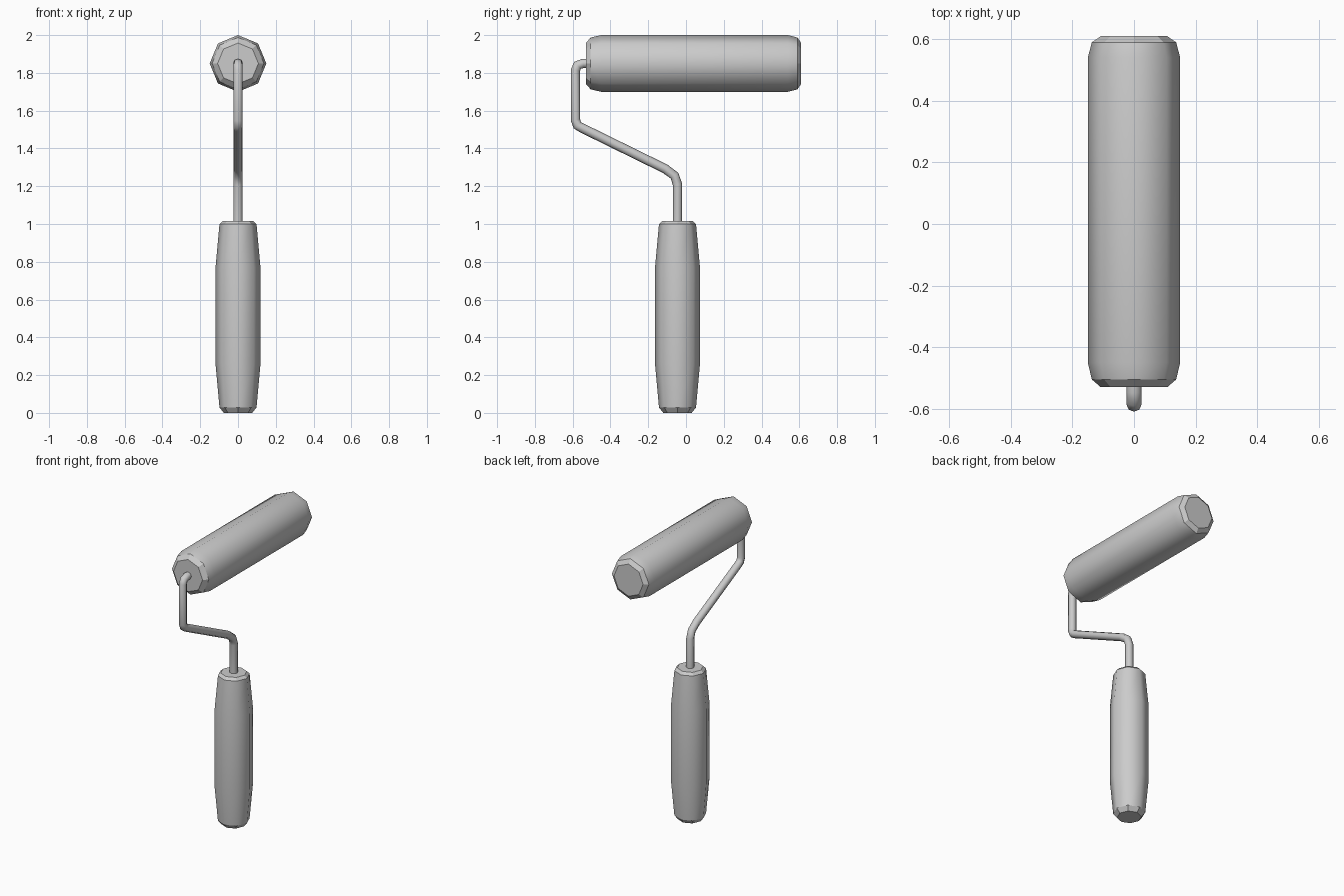
import bpy, bmesh
from math import cos, sin, pi
from mathutils import Matrix, Vector

cube = bpy.data.objects.get("Cube")
if cube:
    bpy.data.objects.remove(cube, do_unlink=True)

SIDES = 8

grey = bpy.data.materials.new("plain grey")
grey.use_nodes = True
grey.diffuse_color = (0.6, 0.6, 0.6, 1)
grey.node_tree.nodes["Principled BSDF"].inputs["Base Color"].default_value = (0.6, 0.6, 0.6, 1)


def lathe(name, profile, matrix):
    """Eight-sided turned part from (radius, height); flat chamfers and caps at both ends."""
    bm = bmesh.new()
    rings = [[bm.verts.new((r * cos(2 * pi * i / SIDES), r * sin(2 * pi * i / SIDES), h))
              for i in range(SIDES)] for r, h in profile]
    last = len(rings) - 2
    for k, (low, high) in enumerate(zip(rings, rings[1:])):
        for i in range(SIDES):
            j = (i + 1) % SIDES
            face = bm.faces.new((low[i], low[j], high[j], high[i]))
            face.smooth = 0 < k < last
    bm.faces.new(rings[0][::-1])
    bm.faces.new(rings[-1])
    bm.transform(matrix)
    bmesh.ops.recalc_face_normals(bm, faces=bm.faces)
    mesh = bpy.data.meshes.new(name)
    bm.to_mesh(mesh)
    bm.free()
    mesh.materials.append(grey)
    obj = bpy.data.objects.new(name, mesh)
    bpy.context.collection.objects.link(obj)
    return obj


# Grip, standing upright
lathe("handle",
      [(0.075, 0), (0.098, 0.028), (0.119, 0.26), (0.119, 0.77), (0.098, 1.0), (0.08, 1.017)],
      Matrix.Translation((0, -0.045, 0)))

# Roller, lying along y
lathe("roller",
      [(0.108, -0.53), (0.137, -0.505), (0.15, -0.45), (0.15, 0.54), (0.137, 0.59), (0.108, 0.61)],
      Matrix.Translation((0, 0, 1.85)) @ Matrix.Rotation(-pi / 2, 4, "X"))

# Bent wire frame between grip and roller
path = [(-0.045, 0.98), (-0.045, 1.21), (-0.061, 1.256), (-0.11, 1.292),
        (-0.55, 1.508), (-0.575, 1.522), (-0.585, 1.55),
        (-0.585, 1.815), (-0.574, 1.84), (-0.545, 1.85), (-0.5, 1.85)]
curve = bpy.data.curves.new("wire_frame", "CURVE")
curve.dimensions = "3D"
curve.bevel_depth = 0.025
curve.bevel_resolution = 2
curve.use_fill_caps = True
spline = curve.splines.new("POLY")
spline.points.add(len(path) - 1)
for point, (y, z) in zip(spline.points, path):
    point.co = (0, y, z, 1)
curve.materials.append(grey)
wire = bpy.data.objects.new("wire_frame", curve)
bpy.context.collection.objects.link(wire)
bpy.ops.object.select_all(action="DESELECT")
wire.select_set(True)
bpy.context.view_layer.objects.active = wire
bpy.ops.object.convert(target="MESH")
bpy.ops.object.shade_smooth_by_angle(angle=pi / 3)
